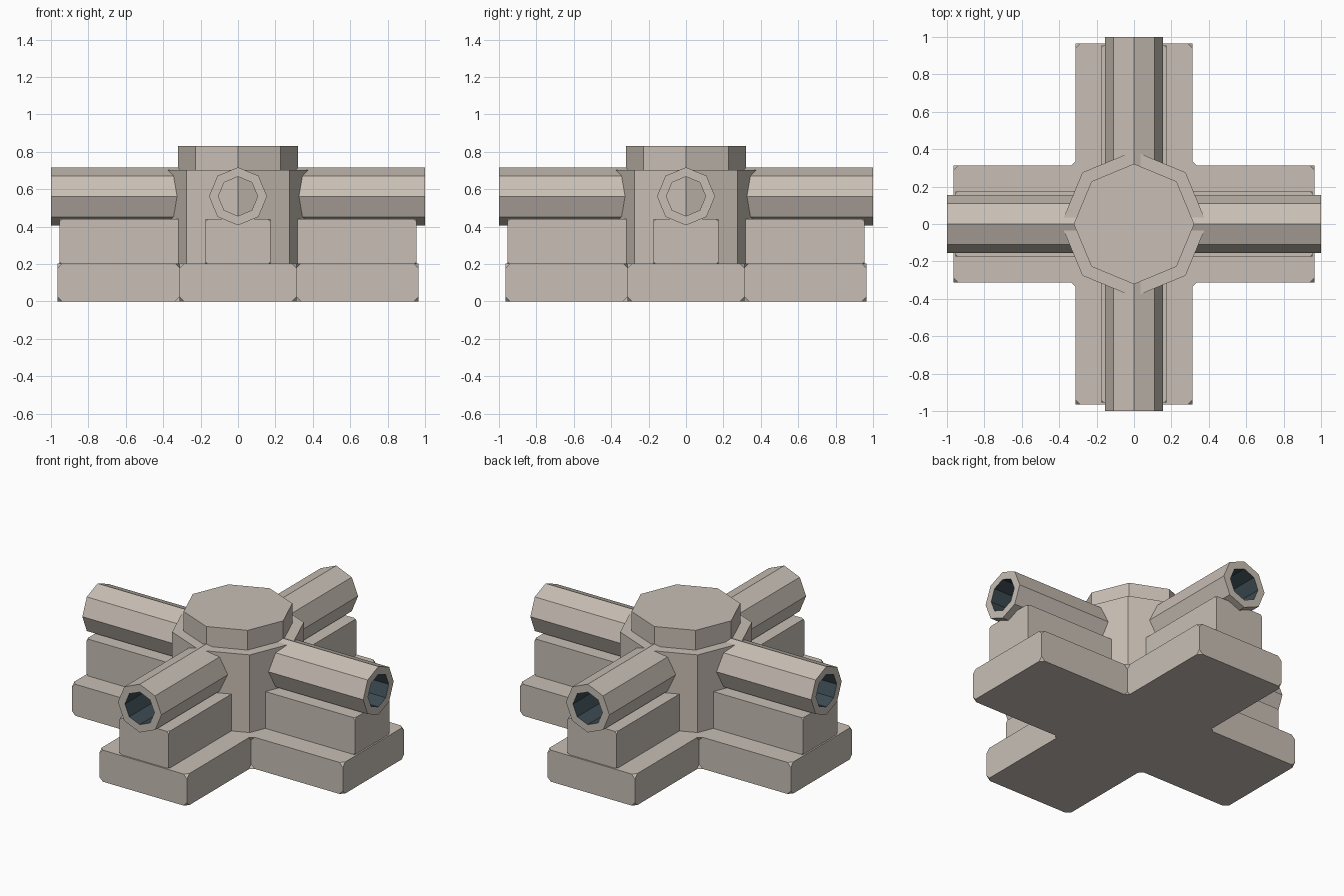
import bpy, bmesh, math
from mathutils import Matrix

if "Cube" in bpy.data.objects:
    bpy.data.objects.remove(bpy.data.objects["Cube"])


def material(name, rgb):
    m = bpy.data.materials.new(name)
    m.diffuse_color = (*rgb, 1)
    m.use_nodes = True
    m.node_tree.nodes["Principled BSDF"].inputs["Base Color"].default_value = m.diffuse_color
    return m


stone = material("warm beige", (0.58, 0.52, 0.46))
slate = material("dark slate", (0.045, 0.07, 0.085))


def finish(bm, name, mats):
    bmesh.ops.recalc_face_normals(bm, faces=bm.faces[:])
    me = bpy.data.meshes.new(name)
    bm.to_mesh(me)
    bm.free()
    for m in mats:
        me.materials.append(m)
    ob = bpy.data.objects.new(name, me)
    bpy.context.collection.objects.link(ob)
    return ob


def prism(name, outline, z0, z1, corner=0):
    bm = bmesh.new()
    face = bm.faces.new([bm.verts.new((x, y, z0)) for x, y in outline])
    ext = bmesh.ops.extrude_face_region(bm, geom=[face], use_keep_orig=True)
    for v in ext["geom"]:
        if isinstance(v, bmesh.types.BMVert):
            v.co.z = z1
    bmesh.ops.recalc_face_normals(bm, faces=bm.faces[:])
    if corner:
        # clipped corners
        bmesh.ops.bevel(bm, geom=bm.verts[:], offset=corner, offset_type='OFFSET',
                        segments=1, profile=0.5, affect='VERTICES')
    return finish(bm, name, [stone])


def cross(length, half):
    pts = []
    for k in range(4):
        c, s = round(math.cos(k * math.pi / 2)), round(math.sin(k * math.pi / 2))
        for x, y in ((length, -half), (length, half), (half, half)):
            pts.append((x * c - y * s, x * s + y * c))
    return pts


def octagon(r):
    return [(r * math.cos(k * math.pi / 4), r * math.sin(k * math.pi / 4)) for k in range(8)]


# stepped cross base
prism("base_cross", cross(0.965, 0.312), 0, 0.203, 0.025)
prism("pipe_support_cross", cross(0.955, 0.175), 0.2, 0.44, 0.014)

# central hub and cap
prism("hub", octagon(0.39), 0.19, 0.703)
prism("hub_cap", octagon(0.322), 0.70, 0.83)


# octagonal pipe with a dark bore
def pipe(name, turn):
    bm = bmesh.new()
    rings = []
    for r, x in ((0.155, 0.25), (0.155, 1.0), (0.105, 1.0), (0.105, 0.25)):
        rings.append([bm.verts.new((x, a, 0.562 + b)) for a, b in octagon(r)])
    for i in range(4):
        a, b = rings[i], rings[(i + 1) % 4]
        for k in range(8):
            f = bm.faces.new((a[k], a[(k + 1) % 8], b[(k + 1) % 8], b[k]))
            f.material_index = 1 if i == 2 else 0
    bm.transform(Matrix.Rotation(turn, 4, 'Z'))
    finish(bm, name, [stone, slate])


for k, side in enumerate(("right", "back", "left", "front")):
    pipe(side + "_pipe", k * math.pi / 2)
